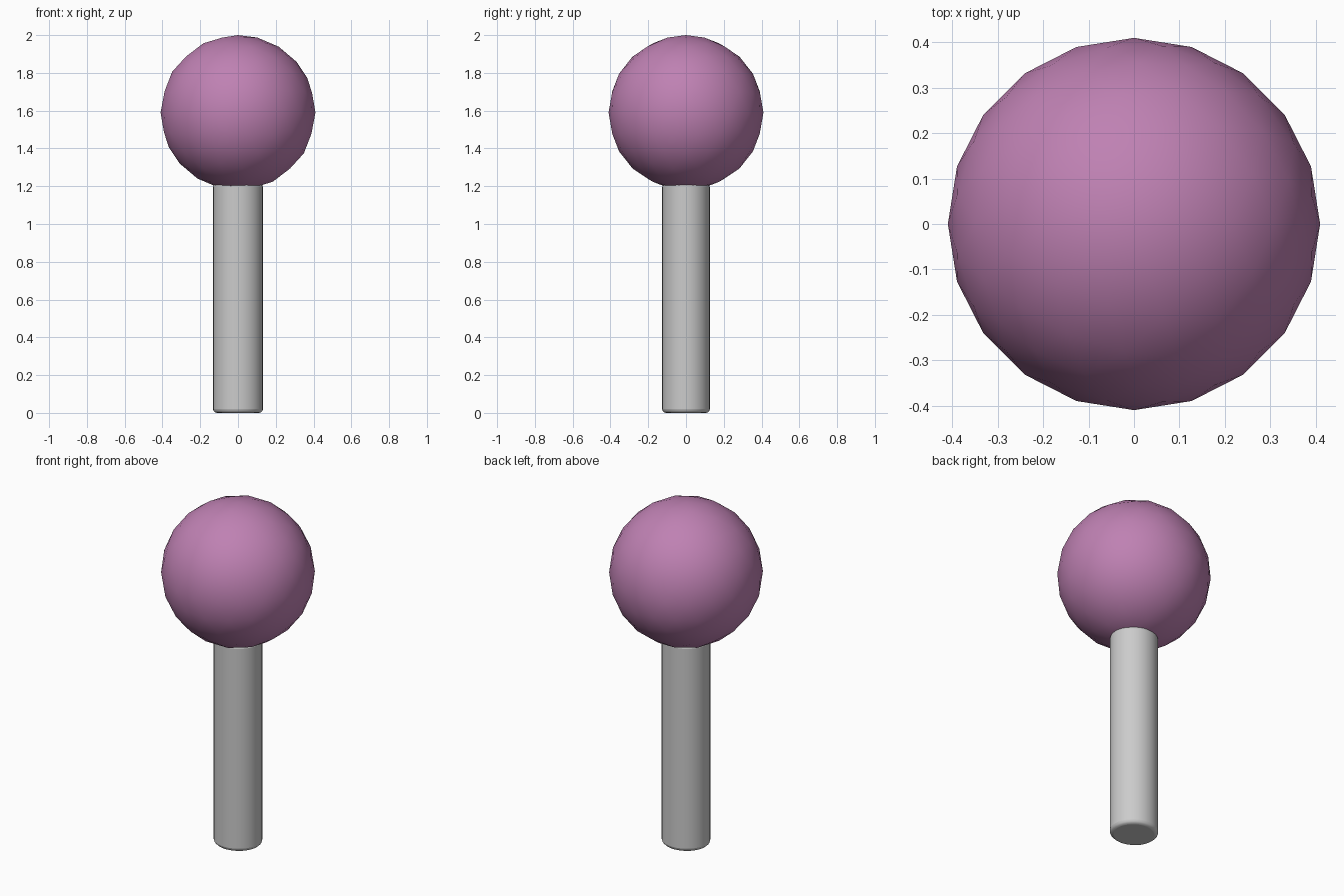
import bpy
from math import radians

if "Cube" in bpy.data.objects:
    bpy.data.objects.remove(bpy.data.objects["Cube"])

POST_TOP = 1.215
BALL_R = 0.41

# Post: slightly oval cylinder with softened rims
bpy.ops.mesh.primitive_cylinder_add(vertices=32, radius=1, depth=POST_TOP,
                                    location=(0, 0, POST_TOP / 2))
post = bpy.context.object
post.name = "post"
post.scale = (0.132, 0.126, 1)
bpy.ops.object.transform_apply(location=False, rotation=False, scale=True)
bevel = post.modifiers.new("soft_rims", 'BEVEL')
bevel.width = 0.02
bevel.segments = 3
bevel.limit_method = 'ANGLE'
bevel.angle_limit = radians(40)
bpy.ops.object.shade_smooth_by_angle(angle=radians(40))

# Ball: smooth-shaded icosphere resting over the post
bpy.ops.mesh.primitive_ico_sphere_add(subdivisions=3, radius=BALL_R,
                                      location=(0, 0, 2 - BALL_R))
ball = bpy.context.object
ball.name = "ball"
bpy.ops.object.shade_smooth()

# Ball colour
pink = bpy.data.materials.new("mauve")
pink.diffuse_color = (0.52, 0.22, 0.45, 1)
pink.use_nodes = True
pink.node_tree.nodes["Principled BSDF"].inputs["Base Color"].default_value = pink.diffuse_color
ball.data.materials.append(pink)
